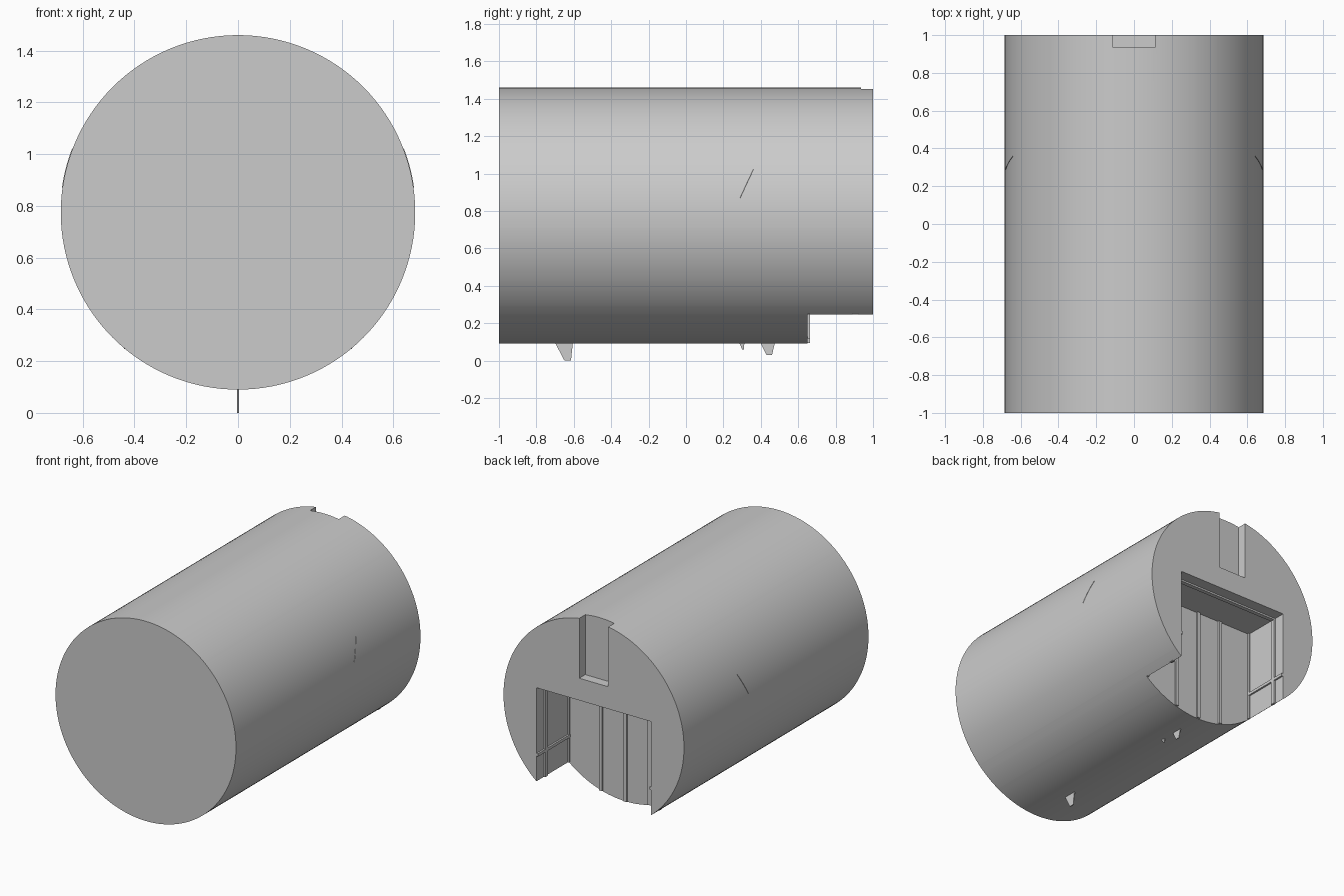
import bpy, bmesh, math
from mathutils import Vector, Matrix

if "Cube" in bpy.data.objects:
    bpy.data.objects.remove(bpy.data.objects["Cube"])

R, ZC = 0.685, 0.775
BAY_X, BAY_TOP, BAY_Y = 0.435, 0.888, 0.65


def new_object(name, bm):
    mesh = bpy.data.meshes.new(name)
    bmesh.ops.recalc_face_normals(bm, faces=bm.faces)
    bm.to_mesh(mesh)
    bm.free()
    ob = bpy.data.objects.new(name, mesh)
    bpy.context.collection.objects.link(ob)
    return ob


def box(name, x, y, z):
    bm = bmesh.new()
    size = [b - a for a, b in (x, y, z)]
    mid = [(a + b) / 2 for a, b in (x, y, z)]
    bmesh.ops.create_cube(bm, size=1, matrix=Matrix.Translation(mid) @ Matrix.Diagonal((*size, 1)))
    return new_object(name, bm)


def grey(name, v):
    m = bpy.data.materials.new(name)
    m.diffuse_color = (v, v, v, 1)
    m.use_nodes = True
    m.node_tree.nodes["Principled BSDF"].inputs["Base Color"].default_value = m.diffuse_color
    return m


def circle_z(x):
    return ZC - math.sqrt(R * R - x * x)


# main drum, lying along y
bm = bmesh.new()
bmesh.ops.create_cone(bm, cap_ends=True, segments=128, radius1=R, radius2=R, depth=2,
                      matrix=Matrix.Translation((0, 0, ZC)) @ Matrix.Rotation(math.pi / 2, 4, 'X'))

# split the skin along the borders of the darker panels
cuts = [((0, 0.648, 0), (0, 1, 0)), ((0, 0, 0.29), (0, 0, 1)), ((0, 0, 0.71), (0, 0, 1))]
cuts += [((s * x, 0, 0), (1, 0, 0)) for s in (-1, 1) for x in (0.32, 0.44)]
for co, no in cuts:
    side = [f for f in bm.faces if abs(f.normal.y) < 0.5]
    edges = {e for f in side for e in f.edges}
    verts = {v for f in side for v in f.verts}
    bmesh.ops.bisect_plane(bm, geom=list(verts) + list(edges) + side, plane_co=co, plane_no=no, dist=1e-5)
for f in bm.faces:
    c = f.calc_center_median()
    if abs(f.normal.y) > 0.5:
        continue
    top_strip = c.z > 1 and 0.32 < abs(c.x) < 0.44 and c.y < 0.648
    side_panel = 0.29 < c.z < 0.71 and c.y > 0.648
    if top_strip or side_panel:
        f.material_index = 1
drum = new_object("drum", bm)
drum.data.materials.append(grey("shell_grey", 0.8))
drum.data.materials.append(grey("panel_grey", 0.55))

# rear bay and top slot
cutters = [box("bay_cutter", (-BAY_X, BAY_X), (BAY_Y, 1.2), (-0.2, BAY_TOP)),
           box("slot_cutter", (-0.11, 0.11), (0.935, 1.2), (1.04, 1.7))]
bpy.context.view_layer.objects.active = drum
drum.select_set(True)
for c in cutters:
    m = drum.modifiers.new("cut", 'BOOLEAN')
    m.operation, m.solver, m.object = 'DIFFERENCE', 'EXACT', c
    bpy.ops.object.modifier_apply(modifier=m.name)
    bpy.data.objects.remove(c)
bpy.ops.object.shade_smooth_by_angle(angle=math.radians(30))

# ribs on the bay's inner wall
for i, x in enumerate((-0.185, 0, 0.185)):
    box(f"wall_rib_{i}", (x - 0.012, x + 0.012), (BAY_Y - 0.005, BAY_Y + 0.012),
        (circle_z(x) + 0.003, BAY_TOP))

# ribs on the bay's sides and ceiling
for s, tag in ((-1, "left"), (1, "right")):
    xs = sorted((s * (BAY_X - 0.012), s * (BAY_X + 0.005)))
    box(f"side_upright_{tag}", xs, (0.89, 0.92), (0.247, BAY_TOP))
    box(f"side_rail_{tag}", xs, (BAY_Y, 0.999), (0.418, 0.438))
    xs = sorted((s * (BAY_X - 0.01), s * (BAY_X + 0.003)))
    box(f"corner_rib_{tag}", xs, (BAY_Y, BAY_Y + 0.012), (0.247, BAY_TOP))
box("ceiling_rib", (-BAY_X, BAY_X), (0.89, 0.92), (BAY_TOP - 0.012, BAY_TOP + 0.005))


# thin fins under the belly
def fin(name, profile):
    b = bmesh.new()
    face = b.faces.new([b.verts.new((-0.003, y, z)) for y, z in profile])
    ext = bmesh.ops.extrude_face_region(b, geom=[face])
    bmesh.ops.translate(b, vec=(0.006, 0, 0),
                        verts=[v for v in ext["geom"] if isinstance(v, bmesh.types.BMVert)])
    return new_object(name, b)


fin("fin_front", [(-0.70, 0.095), (-0.65, 0), (-0.615, 0), (-0.605, 0.095)])
fin("fin_small", [(0.285, 0.095), (0.30, 0.06), (0.31, 0.06), (0.312, 0.095)])
fin("fin_rear", [(0.398, 0.095), (0.43, 0.03), (0.46, 0.03), (0.475, 0.095)])

# slim slanted seams hugging the drum's flanks
for s, tag in ((-1, "left"), (1, "right")):
    b = bmesh.new()
    rows = []
    for i in range(9):
        t = i / 8
        a = math.radians(8 + 13 * t)
        y = 0.29 + 0.07 * t
        rows.append([b.verts.new((s * r * math.cos(a), y + d, ZC + r * math.sin(a)))
                     for r, d in ((R - 0.004, -0.002), (R + 0.002, 0), (R - 0.004, 0.002))])
    for p, q in zip(rows, rows[1:]):
        for j in range(3):
            k = (j + 1) % 3
            b.faces.new((p[j], p[k], q[k], q[j]))
    b.faces.new(rows[0])
    b.faces.new(rows[-1])
    new_object(f"flank_seam_{tag}", b)
